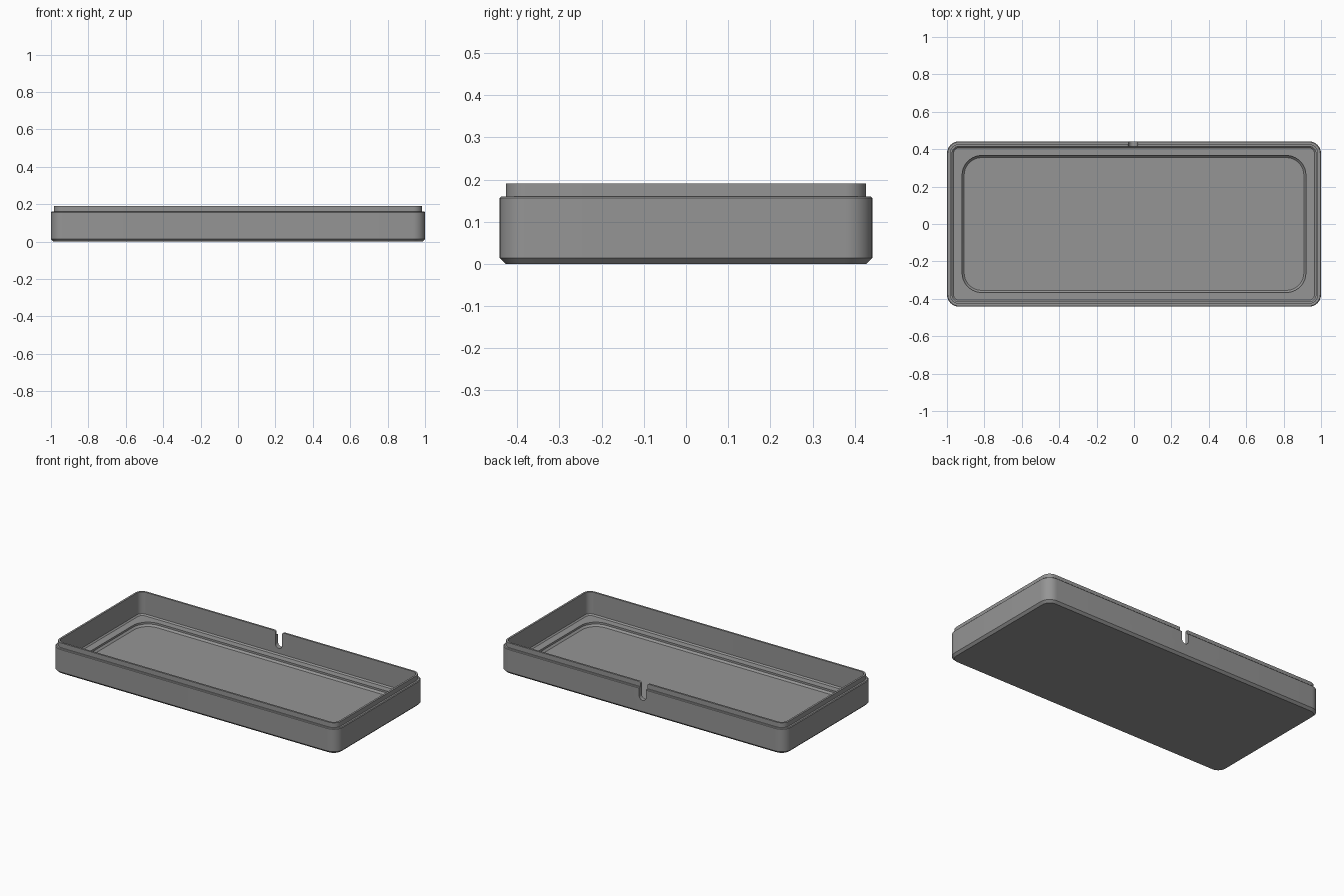
import bpy, bmesh, math

if "Cube" in bpy.data.objects:
    bpy.data.objects.remove(bpy.data.objects["Cube"])

grey = bpy.data.materials.new("plain grey")
grey.diffuse_color = (0.3, 0.3, 0.3, 1)
grey.use_nodes = True
grey.node_tree.nodes["Principled BSDF"].inputs["Base Color"].default_value = grey.diffuse_color


def rounded_rect(hx, hy, r, z, n=10):
    """Points of a rounded rectangle, counter-clockwise."""
    pts = []
    for i, (sx, sy) in enumerate([(1, 1), (-1, 1), (-1, -1), (1, -1)]):
        for k in range(n + 1):
            a = math.pi / 2 * (i + k / n)
            pts.append((sx * (hx - r) + r * math.cos(a),
                        sy * (hy - r) + r * math.sin(a), z))
    return pts


def make_object(name, bm):
    bmesh.ops.recalc_face_normals(bm, faces=bm.faces)
    me = bpy.data.meshes.new(name)
    bm.to_mesh(me)
    bm.free()
    ob = bpy.data.objects.new(name, me)
    bpy.context.collection.objects.link(ob)
    me.materials.append(grey)
    return ob


# Tray section, from the underside up over the lip and down to the floor:
# (half length, half width, corner radius, height)
section = [
    (0.986, 0.428, 0.051, 0.0),      # bottom chamfer
    (1.0, 0.442, 0.065, 0.014),
    (1.0, 0.442, 0.065, 0.156),      # outer wall
    (0.996, 0.438, 0.061, 0.16),
    (0.985, 0.427, 0.05, 0.16),      # shelf
    (0.985, 0.427, 0.05, 0.19),      # lip
    (0.973, 0.415, 0.038, 0.19),
    (0.973, 0.415, 0.038, 0.052),    # inner wall
    (0.965, 0.407, 0.03, 0.044),
    (0.919, 0.366, 0.105, 0.044),    # ledge
    (0.919, 0.366, 0.105, 0.032),    # recess edge
    (0.908, 0.355, 0.094, 0.021),
]
bm = bmesh.new()
rings = [[bm.verts.new(p) for p in rounded_rect(*s)] for s in section]
for a, b in zip(rings, rings[1:]):
    for i in range(len(a)):
        j = (i + 1) % len(a)
        bm.faces.new((a[i], a[j], b[j], b[i]))
bm.faces.new(rings[0][::-1])
bm.faces.new(rings[-1])
tray = make_object("tray", bm)

# U-shaped cable notch in the back wall, flared at the top
cx, w, low, flare = -0.005, 0.024, 0.085, 0.01
half = [(w * math.sin(t * math.pi / 16), low + w - w * math.cos(t * math.pi / 16))
        for t in range(9)]
half += [(w + flare * (1 - math.cos(t * math.pi / 12)),
          0.18 + flare * math.sin(t * math.pi / 12)) for t in range(7)]
half.append((w + flare, 0.25))
outline = half + [(-x, z) for x, z in half[:0:-1]]
bm = bmesh.new()
face = bm.faces.new([bm.verts.new((cx + x, 0.38, z)) for x, z in outline])
ext = bmesh.ops.extrude_face_region(bm, geom=[face])["geom"]
bmesh.ops.translate(bm, vec=(0, 0.1, 0),
                    verts=[v for v in ext if isinstance(v, bmesh.types.BMVert)])
cutter = make_object("notch_cutter", bm)
cutter.hide_render = True

cut = tray.modifiers.new("notch", 'BOOLEAN')
cut.operation = 'DIFFERENCE'
cut.solver = 'EXACT'
cut.object = cutter
bpy.context.view_layer.objects.active = tray
tray.select_set(True)
bpy.ops.object.modifier_apply(modifier=cut.name)
bpy.ops.object.shade_smooth_by_angle(angle=math.radians(30))
bpy.data.objects.remove(cutter)
